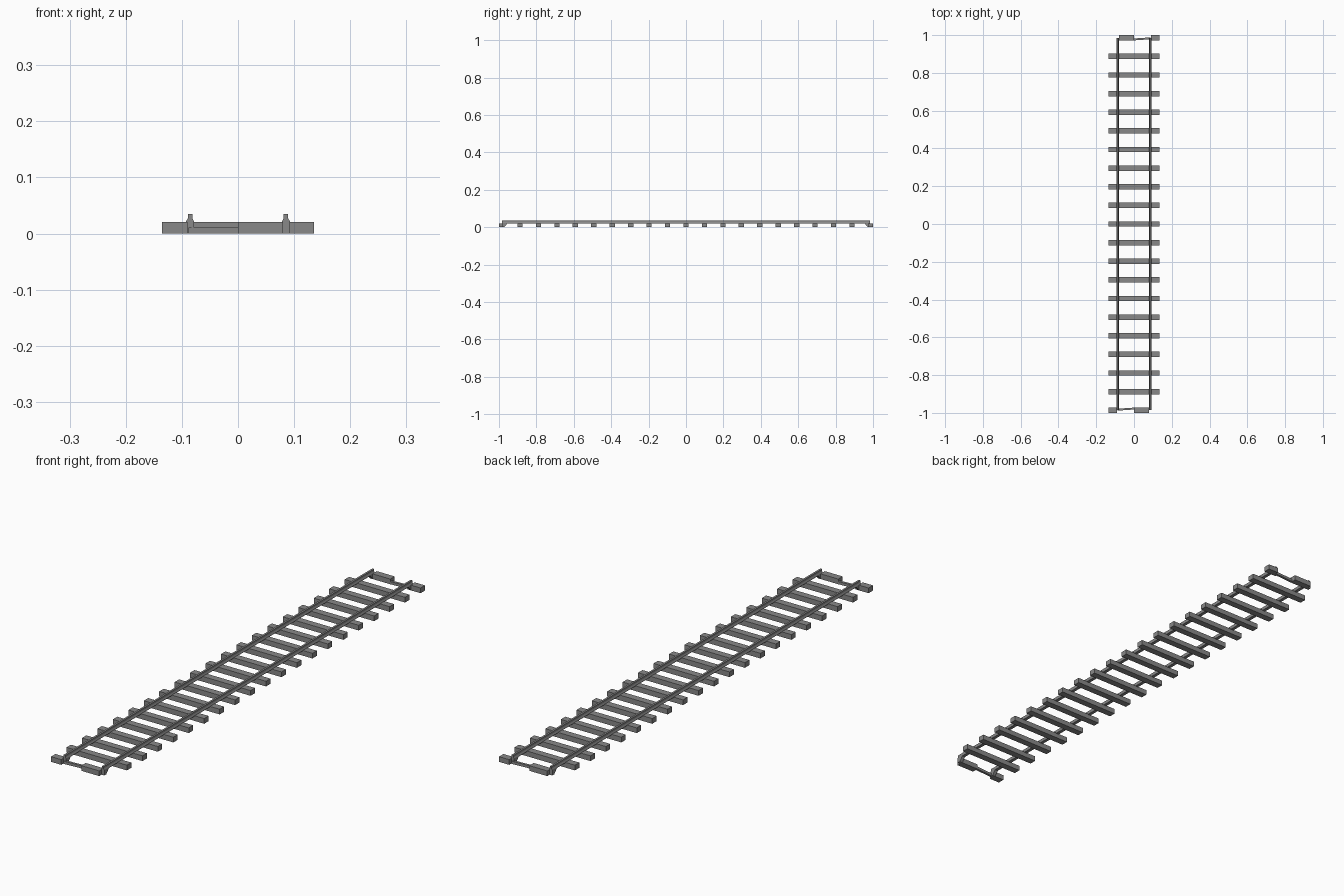
import bpy, bmesh

if "Cube" in bpy.data.objects:
    bpy.data.objects.remove(bpy.data.objects["Cube"])

grey = bpy.data.materials.new("grey")
grey.diffuse_color = (0.25, 0.25, 0.25, 1)
grey.use_nodes = True
grey.node_tree.nodes["Principled BSDF"].inputs["Base Color"].default_value = grey.diffuse_color


def finish(name, bm):
    bmesh.ops.recalc_face_normals(bm, faces=bm.faces)
    mesh = bpy.data.meshes.new(name)
    bm.to_mesh(mesh)
    bm.free()
    mesh.materials.append(grey)
    obj = bpy.data.objects.new(name, mesh)
    bpy.context.collection.objects.link(obj)
    return obj


def prism(name, profile, axis, a, b):
    """Extrude a closed 2D profile along x (profile y,z), y (x,z) or z (x,y)."""
    def place(u, v, w):
        return {"x": (w, u, v), "y": (u, w, v), "z": (u, v, w)}[axis]
    bm = bmesh.new()
    face = bm.faces.new([bm.verts.new(place(u, v, a)) for u, v in profile])
    out = bmesh.ops.extrude_face_region(bm, geom=[face])
    verts = [g for g in out["geom"] if isinstance(g, bmesh.types.BMVert)]
    shift = place(0, 0, b - a)
    bmesh.ops.translate(bm, vec=shift, verts=verts)
    return finish(name, bm)


def box(name, x0, x1, y0, y1, z0, z1):
    return prism(name, [(x0, y0), (x1, y0), (x1, y1), (x0, y1)], "z", z0, z1)


# Full-width sleepers
for i in range(-9, 10):
    y = i * 0.0986
    box("sleeper", -0.135, 0.135, y - 0.014, y + 0.014, 0, 0.021)

# Rails: wide foot tapering to a narrow head
half = [(0.0068, 0.019), (0.0068, 0.022), (0.004, 0.027), (0.004, 0.035)]
for c in (-0.0855, 0.0855):
    profile = [(c + u, v) for u, v in half] + [(c - u, v) for u, v in reversed(half)]
    prism("rail", profile, "y", -0.985, 0.985)

# Interlocking ends: the far end is the near end turned half way round
for s in (1, -1):
    parts = [
        box("outer_end_block", -0.135, -0.09, -1.0, -0.972, 0, 0.021),
        box("inner_end_block", 0.0, 0.08, -1.0, -0.972, 0, 0.021),
        prism("link_bar", [(-0.088, -0.988), (0.002, -0.982),
                           (0.002, -0.972), (-0.088, -0.978)], "z", 0, 0.011),
    ]
    # Sloped supports carrying each rail down to the end blocks
    for c in (-0.0855, 0.0855):
        parts.append(prism("rail_support", [(-0.985, 0), (-0.972, 0),
                                            (-0.955, 0.02), (-0.985, 0.02)],
                           "x", c - 0.0068, c + 0.0068))
    for p in parts:
        p.rotation_euler.z = 0 if s == 1 else 3.14159265
